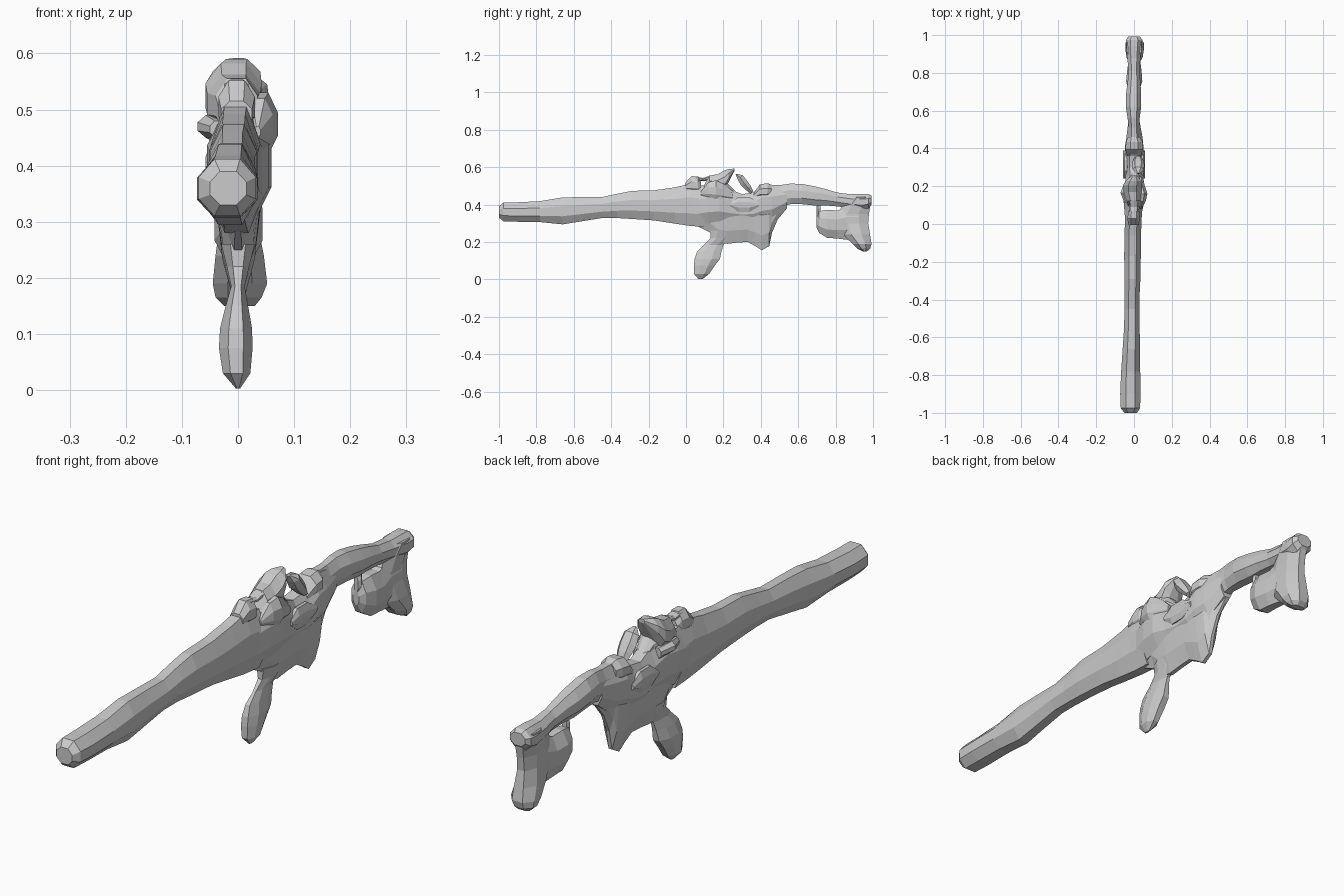
import bpy, bmesh
from mathutils import Vector

# octagonal section: (side -1..1, height 0..1)
OCT = [(-.45, 0), (.45, 0), (1, .3), (1, .68), (.45, 1), (-.45, 1), (-1, .68), (-1, .3)]
# same section with a keel-like lower edge
KEEL = [(-.2, 0), (.2, 0), (.75, .3), (1, .7), (.5, 1), (-.5, 1), (-1, .7), (-.75, .3)]


def skin(name, rings):
    """Bridge equal-length rings of points and cap both ends."""
    bm = bmesh.new()
    vs = [[bm.verts.new(p) for p in r] for r in rings]
    n = len(vs[0])
    for a, b in zip(vs, vs[1:]):
        for i in range(n):
            j = (i + 1) % n
            bm.faces.new((a[i], a[j], b[j], b[i]))
    bm.faces.new(vs[0])
    bm.faces.new(vs[-1])
    bmesh.ops.recalc_face_normals(bm, faces=bm.faces)
    me = bpy.data.meshes.new(name)
    bm.to_mesh(me)
    bm.free()
    ob = bpy.data.objects.new(name, me)
    bpy.context.collection.objects.link(ob)
    return ob


def along_y(name, secs, shape=OCT):
    """Sections: y, z bottom, z top, x left, x right."""
    return skin(name, [[((l + r) / 2 + u * (r - l) / 2, y, b + v * (t - b)) for u, v in shape]
                       for y, b, t, l, r in secs])


def along_z(name, secs):
    """Sections: z, y front, y back, x left, x right."""
    return skin(name, [[((l + r) / 2 + u * (r - l) / 2, f + v * (k - f), z) for u, v in OCT]
                       for z, f, k, l, r in secs])


def curl(name, path, x, sides=6):
    """Flattened tube along (y, z, radius, half width) points."""
    import math
    rings = []
    for i, (y, z, rad, w) in enumerate(path):
        a, b = path[max(i - 1, 0)], path[min(i + 1, len(path) - 1)]
        t = Vector((0, b[0] - a[0], b[1] - a[1])).normalized()
        nrm = Vector((0, -t.z, t.y))
        rings.append([Vector((x, y, z)) + nrm * rad * math.sin(k * 2 * math.pi / sides)
                      + Vector((w * math.cos(k * 2 * math.pi / sides), 0, 0)) for k in range(sides)])
    return skin(name, rings)


# long barrel and fore-end, slightly swollen at the muzzle
along_y("barrel", [
    (-1.0, .33, .39, -.05, .015), (-.975, .31, .412, -.07, .032), (-.90, .308, .412, -.073, .035),
    (-.78, .306, .418, -.068, .033), (-.66, .294, .438, -.06, .032), (-.56, .31, .44, -.053, .03),
    (-.45, .328, .44, -.05, .03), (-.37, .328, .457, -.05, .03), (-.29, .323, .473, -.05, .034),
    (-.17, .315, .476, -.052, .036), (-.06, .298, .492, -.05, .037), (.02, .286, .51, -.048, .04),
    (.10, .28, .50, -.05, .045)])

# receiver block
along_y("receiver", [
    (.0, .30, .50, -.045, .038), (.06, .29, .49, -.05, .042), (.12, .30, .50, -.055, .055),
    (.18, .30, .51, -.052, .06), (.24, .30, .48, -.045, .05), (.30, .30, .455, -.05, .045),
    (.36, .30, .465, -.05, .05), (.41, .31, .50, -.048, .05), (.46, .32, .50, -.04, .045),
    (.54, .38, .49, -.03, .03)])

# thin lower body with rear point
along_y("lower_body", [
    (.06, .285, .40, -.025, .025), (.13, .25, .42, -.035, .035), (.17, .20, .42, -.038, .038),
    (.22, .19, .42, -.04, .042), (.28, .197, .42, -.042, .044), (.33, .20, .42, -.042, .044),
    (.37, .178, .42, -.04, .042), (.405, .155, .42, -.038, .04), (.445, .178, .42, -.034, .036),
    (.46, .25, .43, -.03, .032), (.49, .32, .44, -.028, .03), (.54, .38, .45, -.022, .022)], KEEL)

# hanging forward grip, pinched where it meets the body
along_z("front_grip", [
    (.003, .065, .09, -.004, .004), (.03, .042, .125, -.027, .022), (.075, .042, .155, -.034, .026),
    (.11, .046, .182, -.032, .025), (.15, .06, .19, -.022, .018), (.185, .095, .20, -.012, .012),
    (.22, .13, .24, -.02, .02), (.26, .13, .26, -.03, .03)])

# sight hump, bridge, and crooked top ridge
along_y("front_sight", [
    (-.005, .47, .515, -.03, .025), (.03, .46, .552, -.035, .03), (.065, .46, .55, -.03, .03),
    (.08, .47, .52, -.02, .02)])
along_y("sight_bridge", [
    (.05, .53, .55, -.02, .02), (.09, .525, .542, -.02, .018), (.13, .53, .556, -.025, .02)])
along_y("top_ridge", [
    (.095, .46, .50, -.03, .03), (.125, .46, .555, -.04, .035), (.17, .46, .562, -.055, .04),
    (.205, .47, .582, -.058, .042), (.228, .52, .59, -.045, .04), (.258, .578, .592, -.01, .015)])
along_y("ridge_foot", [
    (.15, .44, .52, -.04, .045), (.205, .44, .54, -.035, .045), (.225, .45, .51, -.025, .035),
    (.27, .44, .465, -.02, .025)])

# crescent lever behind the ridge
curl("crescent_lever", [
    (.268, .562, .004, .008), (.29, .545, .02, .03), (.31, .515, .024, .034),
    (.332, .49, .02, .03), (.352, .465, .012, .02)], .022)

# side lumps: right bulge, left spike, rear knobs
along_y("right_bulge", [
    (.08, .45, .47, .03, .04), (.12, .43, .52, .01, .062), (.16, .42, .53, .01, .071),
    (.20, .42, .51, .01, .058), (.25, .43, .46, .02, .045)])
along_y("left_spike", [
    (.11, .45, .48, -.05, -.02), (.165, .45, .49, -.072, -.02), (.22, .44, .48, -.05, -.02)])
along_y("rear_knob", [
    (.36, .43, .46, -.035, .035), (.395, .43, .508, -.046, .048), (.435, .43, .514, -.042, .046),
    (.46, .44, .505, -.032, .03)])
for side in (-1, 1):
    ends = sorted((side * .03, side * .058))
    along_y("side_boss", [
        (.24, .39, .41, *ends), (.28, .36, .44, *ends), (.34, .36, .44, *ends), (.39, .39, .41, *ends)])

# arched stock arm
along_y("stock_arm", [
    (.40, .36, .495, -.035, .04), (.46, .37, .505, -.032, .034), (.51, .39, .505, -.028, .028),
    (.56, .402, .512, -.034, .03), (.62, .402, .51, -.043, .038), (.69, .395, .497, -.042, .038),
    (.75, .395, .482, -.034, .034), (.81, .39, .464, -.028, .03), (.88, .38, .455, -.036, .034),
    (.94, .37, .457, -.042, .042), (.975, .38, .456, -.042, .044), (.992, .40, .447, -.03, .032)])

# butt plate, flared at both ends
along_z("butt", [
    (.15, .945, .968, -.025, .03), (.165, .915, .985, -.04, .042), (.19, .89, .992, -.045, .052),
    (.24, .84, .984, -.04, .046), (.30, .82, .974, -.032, .034), (.35, .81, .978, -.03, .032),
    (.40, .84, .987, -.036, .036), (.44, .88, .992, -.04, .04)])

# cheek lump in front of the butt, leaving a thin slot under the arm
along_y("stock_lump", [
    (.697, .28, .33, -.012, .012), (.712, .248, .365, -.03, .03), (.755, .222, .372, -.042, .044),
    (.81, .218, .368, -.036, .04), (.86, .212, .39, -.03, .034), (.92, .19, .40, -.03, .034)])
along_y("slot_front_lip", [
    (.697, .32, .39, -.008, .008), (.707, .33, .405, -.016, .016), (.719, .34, .405, -.01, .01)])
